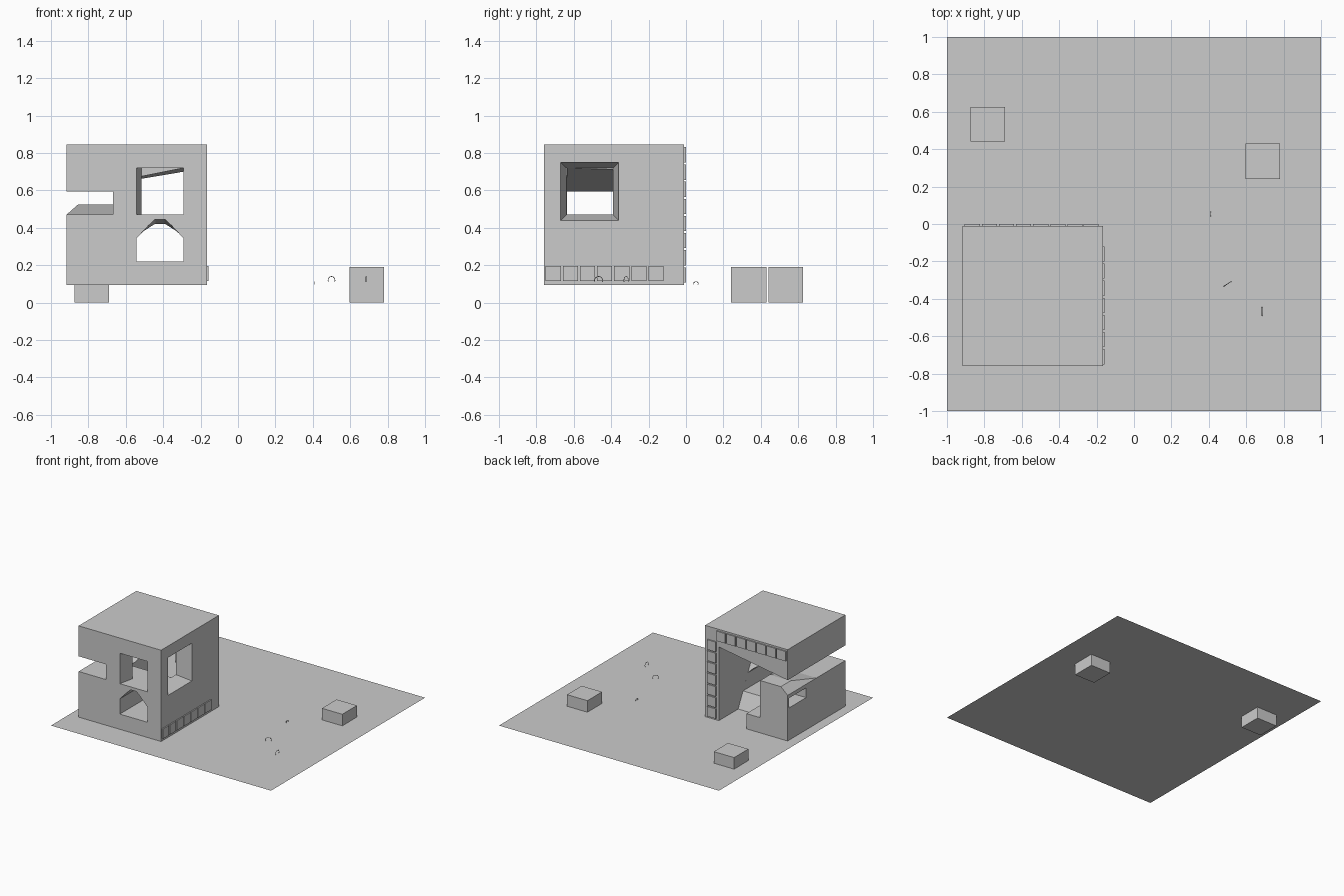
import bpy, bmesh, math
from mathutils import Vector

if "Cube" in bpy.data.objects:
    bpy.data.objects.remove(bpy.data.objects["Cube"])

G = 0.095                      # height of the ground sheet
X0, X1, Y0, Y1, Z1 = -0.917, -0.167, -0.76, -0.01, 0.845


def make(name, bm):
    bmesh.ops.recalc_face_normals(bm, faces=bm.faces)
    me = bpy.data.meshes.new(name)
    bm.to_mesh(me)
    bm.free()
    ob = bpy.data.objects.new(name, me)
    bpy.context.collection.objects.link(ob)
    return ob


def hull(name, pts):
    bm = bmesh.new()
    for p in pts:
        bm.verts.new(p)
    bmesh.ops.convex_hull(bm, input=bm.verts[:])
    bmesh.ops.dissolve_limit(bm, angle_limit=0.01, verts=bm.verts[:], edges=bm.edges[:])
    return make(name, bm)


def box(name, x0, x1, y0, y1, z0, z1):
    return hull(name, [(x, y, z) for x in (x0, x1) for y in (y0, y1) for z in (z0, z1)])


def cut(ob, cutter):
    m = ob.modifiers.new("cut", 'BOOLEAN')
    m.operation, m.solver, m.object = 'DIFFERENCE', 'EXACT', cutter
    cutter.hide_render = True
    cutter.hide_set(True)
    bpy.context.view_layer.update()
    dg = bpy.context.evaluated_depsgraph_get()
    me = bpy.data.meshes.new_from_object(ob.evaluated_get(dg))
    ob.modifiers.clear()
    ob.data = me
    bpy.data.objects.remove(cutter)


# ground sheet
bm = bmesh.new()
bm.faces.new([bm.verts.new((x, y, G)) for x, y in ((-1, -1), (1, -1), (1, 1), (-1, 1))])
make("ground_sheet", bm)

# loose blocks half sunk into the ground
box("block_right", 0.595, 0.78, 0.24, 0.43, 0, 0.19)
box("block_left", -0.875, -0.69, 0.44, 0.625, 0, 0.19)

# roof slab with its sloping ceiling
box("roof_slab", X0, X1, Y0, Y1, 0.72, Z1)
hull("sloping_ceiling", [(x, y, 0.72) for x in (X0, -0.292) for y in (-0.635, Y1)] +
     [(X0, -0.635, 0.595), (X0, Y1, 0.595), (-0.292, Y1, 0.70)])
box("front_eave", X0, -0.667, Y0, -0.635, 0.595, 0.72)

# right wall with splayed window
wall = box("right_wall", -0.292, X1, Y0, Y1, G, 0.72)
xa, xb = X1 + 0.03, -0.32
s = 0.03
slope = s / 0.125
pts = []
for x in (xa, xb):
    g = s + (x - X1) * slope
    pts += [(x, y, z) for y in (-0.64 - g, -0.39 + g) for z in (0.47 - g, 0.72 + g)]
# window rises into the roof, so wall and roof are both cut
cut(wall, hull("window_cutter", pts))
cut(bpy.data.objects["roof_slab"], hull("window_cutter", pts))

# front pillar with splayed jamb
hull("front_pillar", [(x, y, z) for z in (0.47, 0.72) for x, y in
     ((-0.667, Y0), (-0.667, -0.635), (-0.542, Y0), (-0.515, -0.635))])

# lower front mass with sloping back and arched tunnel
mass = hull("front_mass", [(x, y, z) for x in (-0.667, -0.292) for y, z in
            ((Y0, G), (-0.26, G), (-0.365, 0.22), (-0.45, 0.47), (Y0, 0.47))])
arch = []
for y, top in ((Y0 - 0.02, 0.447), (-0.2, 0.405)):
    k = (top - 0.345)
    arch += [(-0.417 + dx, y, z) for dx, z in
             ((-0.1249, 0.22), (0.1249, 0.22), (0.1249, 0.345), (-0.1249, 0.345),
              (0.06, 0.345 + k * 0.68), (-0.06, 0.345 + k * 0.68),
              (0.025, 0.345 + k), (-0.025, 0.345 + k))]
cut(mass, hull("arch_cutter", arch))

# lower left mass with side recess, step and raised ramp
left = box("left_mass", X0, -0.667, Y0, Y1, G, 0.47)
cut(left, box("recess_cutter", X0 - 0.05, -0.75, -0.25, -0.03, 0.36, 0.44))
box("back_step", -0.667, -0.542, -0.30, Y1, G, 0.22)
hull("raised_ramp", [(X0, -0.385, 0.47), (-0.667, -0.385, 0.47), (X0, Y1, 0.47),
                     (-0.667, Y1, 0.47), (-0.855, -0.135, 0.525), (-0.667, -0.135, 0.525),
                     (-0.855, Y1, 0.525), (-0.667, Y1, 0.525)])

# raised tiles along the right wall, back column and back beam
t, step = 0.081, 0.0915
for i in range(7):
    y = -0.75 + i * step
    box(f"right_tile_{i}", X1, X1 + 0.01, y, y + t, 0.115, 0.196)
    z = 0.108 + i * step
    box(f"column_tile_{i}", -0.27, -0.19, Y1, 0, z, z + t)
    x = -0.905 + i * step
    box(f"beam_tile_{i}", x, x + t, Y1, 0, 0.75, 0.75 + t)


# small wire hoops
def hoop(name, x, y, z, w, h, angle):
    cu = bpy.data.curves.new(name, 'CURVE')
    cu.dimensions = '3D'
    cu.bevel_depth, cu.bevel_resolution = 0.002, 0
    cu.use_fill_caps = True
    sp = cu.splines.new('POLY')
    n = 9
    sp.points.add(n - 1)
    for i in range(n):
        a = math.radians(-25 + 230 * i / (n - 1))
        u = math.cos(a) * w / 2
        v = z + h * (math.sin(a) + 0.42) / 1.42
        sp.points[i].co = (x + u * math.cos(angle), y + u * math.sin(angle), v, 1)
    ob = bpy.data.objects.new(name, cu)
    bpy.context.collection.objects.link(ob)


hoop("hoop_middle", 0.50, -0.32, 0.11, 0.045, 0.03, math.radians(33))
hoop("hoop_front", 0.685, -0.467, 0.11, 0.045, 0.03, math.radians(90))
hoop("hoop_back", 0.41, 0.053, 0.098, 0.025, 0.014, math.radians(90))
